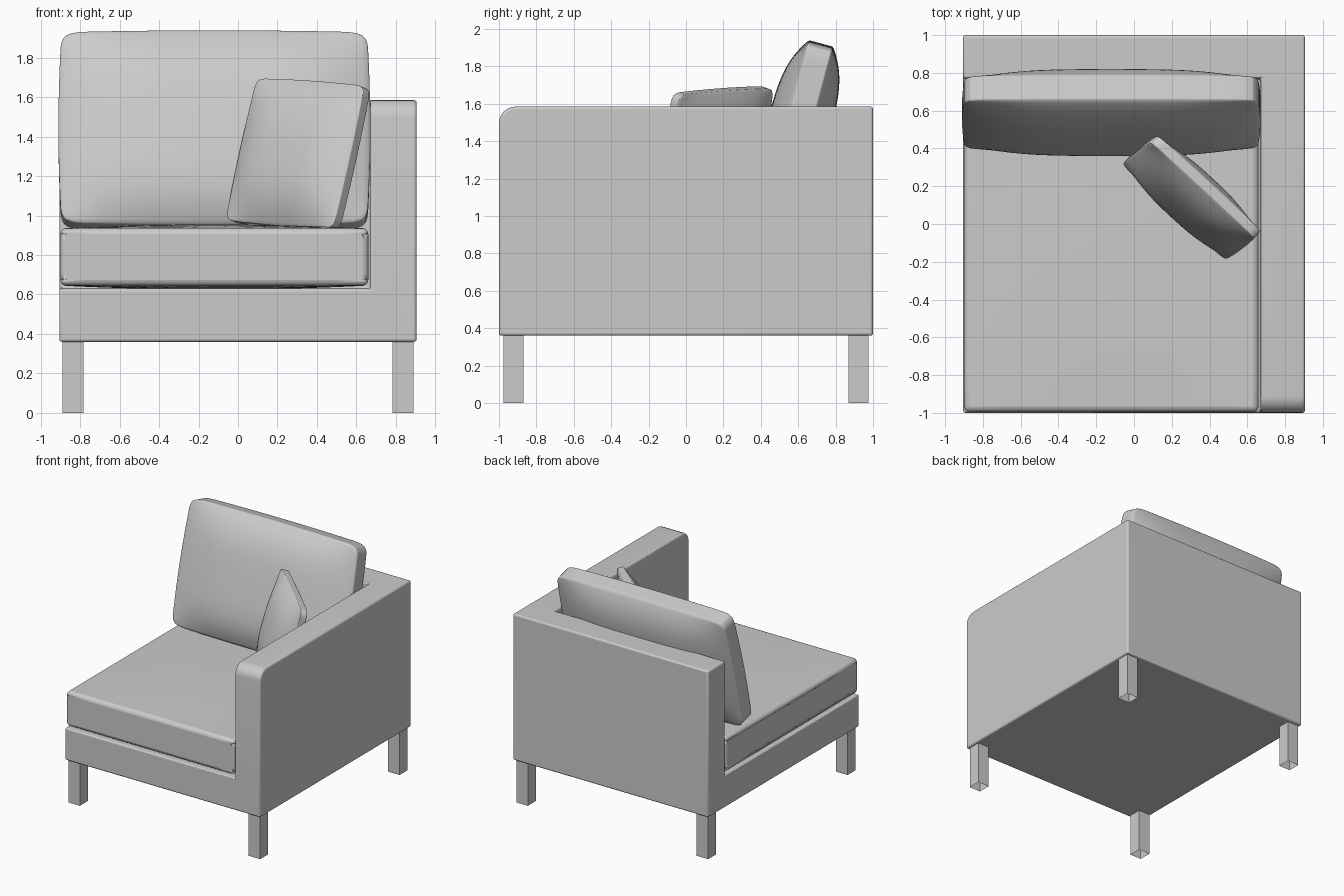
import bpy
import bmesh
from math import radians
from mathutils import Matrix, Vector

cube = bpy.data.objects.get("Cube")
if cube:
    bpy.data.objects.remove(cube)

grey = bpy.data.materials.new("grey upholstery")
grey.use_nodes = True
colour = (0.6, 0.6, 0.6, 1)
grey.diffuse_color = colour
grey.node_tree.nodes["Principled BSDF"].inputs["Base Color"].default_value = colour


def add_object(name, bm):
    mesh = bpy.data.meshes.new(name)
    bm.to_mesh(mesh)
    bm.free()
    mesh.materials.append(grey)
    obj = bpy.data.objects.new(name, mesh)
    bpy.context.collection.objects.link(obj)
    return obj


def box(low, high):
    bm = bmesh.new()
    bmesh.ops.create_cube(bm, size=1)
    low, high = Vector(low), Vector(high)
    for v in bm.verts:
        v.co = (low + high) / 2 + Matrix.Diagonal(high - low) @ v.co
    bm.normal_update()
    return bm


def smooth(obj, angle):
    bpy.ops.object.select_all(action="DESELECT")
    obj.select_set(True)
    bpy.context.view_layer.objects.active = obj
    bpy.ops.object.shade_smooth_by_angle(angle=radians(angle))


def add_bevel(obj, width, segments):
    mod = obj.modifiers.new("Rounded edges", "BEVEL")
    mod.width = width
    mod.segments = segments
    mod.limit_method = "ANGLE"
    mod.angle_limit = radians(40)


def cushion(name, size, edge, power, bow):
    """Stuffed block: full in the middle, thinner (edge) round the rim, thickness along y."""
    bm = bmesh.new()
    bmesh.ops.create_cube(bm, size=2)
    bmesh.ops.subdivide_edges(bm, edges=bm.edges[:], cuts=9, use_grid_fill=True)
    for v in bm.verts:
        a, c, b = v.co
        full = (1 - abs(a) ** power) * (1 - abs(b) ** power)
        v.co = (a * size[0] / 2 * (1 - bow * b * b),
                c * size[1] / 2 * (edge + (1 - edge) * full),
                b * size[2] / 2 * (1 - bow * a * a))
    return add_object(name, bm)


def place(obj, position, turn, lean, roll):
    obj.matrix_world = (Matrix.Translation(position)
                        @ Matrix.Rotation(radians(turn), 4, "Z")
                        @ Matrix.Rotation(radians(lean), 4, "X")
                        @ Matrix.Rotation(radians(roll), 4, "Y"))


# Frame: one block with the seat well cut out, leaving base, arm and back
bm = box((-0.905, -1, 0.36), (0.905, 1, 1.585))
front_top = [e for e in bm.edges
             if all(v.co.y < 0 and v.co.z > 1 for v in e.verts)]
bmesh.ops.bevel(bm, geom=front_top, offset=0.09, segments=6, profile=0.5, affect="EDGES")
frame = add_object("frame", bm)
well = add_object("seat_well_cutter", box((-2, -2, 0.63), (0.67, 0.77, 3)))
well.hide_render = True
well.hide_set(True)
cut = frame.modifiers.new("Seat well", "BOOLEAN")
cut.operation = "DIFFERENCE"
cut.solver = "EXACT"
cut.object = well
add_bevel(frame, 0.014, 3)
smooth(frame, 40)

# Legs: open square tubes
for side, sx in (("right", -1), ("left", 1)):
    for end, sy in (("front", -1), ("back", 1)):
        bm = box((sx * 0.835 - 0.053, sy * 0.922 - 0.053, 0),
                 (sx * 0.835 + 0.053, sy * 0.922 + 0.053, 0.365))
        caps = [f for f in bm.faces if abs(f.normal.z) > 0.5]
        bmesh.ops.delete(bm, geom=caps, context="FACES_ONLY")
        add_object(f"{end}_{side}_leg", bm)

# Seat cushion: crisp slab with a gentle crown
seat = cushion("seat_cushion", (1.56, 0.33, 1.76), 0.88, 2, 0)
place(seat, (-0.12, -0.115, 0.79), 0, 90, 0)
add_bevel(seat, 0.03, 3)
smooth(seat, 50)

# Loose back cushion and scatter pillow
back = cushion("back_cushion", (1.58, 0.34, 1.02), 0.42, 4, 0.02)
place(back, (-0.12, 0.59, 1.43), 0, -15, 0)
pillow = cushion("scatter_pillow", (0.76, 0.23, 0.76), 0.25, 3, 0.02)
place(pillow, (0.305, 0.14, 1.31), -42, -15, 3)
for obj in (back, pillow):
    mod = obj.modifiers.new("Soft", "SUBSURF")
    mod.levels = mod.render_levels = 2
    smooth(obj, 60)
